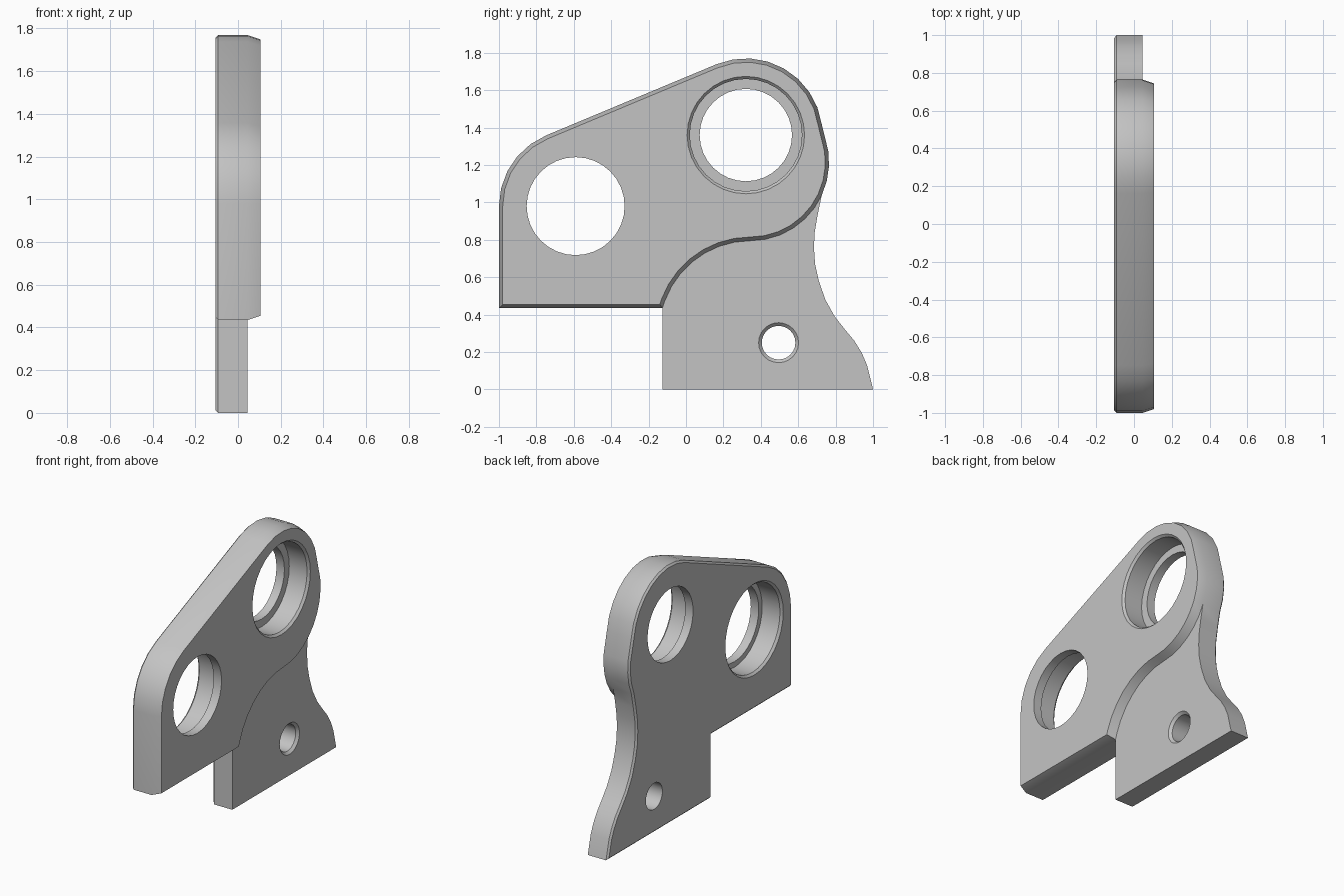
import bpy, bmesh
from math import sin, cos, pi, radians
from mathutils import Vector

cube = bpy.data.objects.get("Cube")
if cube:
    bpy.data.objects.remove(cube, do_unlink=True)

BACK, STEP, FRONT = -0.105, 0.045, 0.105   # x of plate back, low face, raised face

steel = bpy.data.materials.new("grey_metal")
steel.use_nodes = True
grey = (0.55, 0.55, 0.55, 1)
steel.diffuse_color = grey
steel.node_tree.nodes["Principled BSDF"].inputs["Base Color"].default_value = grey


def arc(cy, cz, r, a0, a1, n):
    angles = [radians(a0 + (a1 - a0) * i / n) for i in range(n + 1)]
    return [Vector((cy + r * cos(a), cz + r * sin(a))) for a in angles]


def inset(outline, d):
    """Move a counter-clockwise outline inward by d with mitred corners."""
    result = []
    for i, p in enumerate(outline):
        e0 = (p - outline[i - 1]).normalized()
        e1 = (outline[(i + 1) % len(outline)] - p).normalized()
        n0, n1 = Vector((-e0.y, e0.x)), Vector((-e1.y, e1.x))
        result.append(p + (n0 + n1) * d / (1 + n0.dot(n1)))
    return result


def ring(bm, outline, x):
    return [bm.verts.new((x, p.x, p.y)) for p in outline]


def bridge(bm, rings):
    for a, b in zip(rings, rings[1:]):
        for i in range(len(a)):
            j = (i + 1) % len(a)
            bm.faces.new((a[i], a[j], b[j], b[i]))


def make_object(name, bm):
    bmesh.ops.remove_doubles(bm, verts=bm.verts, dist=0.0001)
    bmesh.ops.recalc_face_normals(bm, faces=bm.faces)
    mesh = bpy.data.meshes.new(name)
    bm.to_mesh(mesh)
    bm.free()
    mesh.materials.append(steel)
    obj = bpy.data.objects.new(name, mesh)
    bpy.context.collection.objects.link(obj)
    return obj


# Outline pieces, counter-clockwise in (y, z)
notch = Vector((-0.126, 0.435))
step_curve = ([notch] + arc(0.345, 0.308, 0.487, 160, 90, 7)
              + arc(0.345, 1.215, 0.42, -90, -25, 6)[1:])
joint = step_curve[-1]
upper = (arc(0.345, 1.215, 0.42, -25, 8, 3)[1:]
         + arc(0.32, 1.36, 0.41, 8, 112.7, 8)
         + arc(-0.59, 0.98, 0.41, 112.7, 180, 5)
         + [Vector((-1, 0.435))])
foot = [notch] + [Vector(p) for p in (
    (-0.126, 0), (1, 0), (0.968, 0.13), (0.94, 0.195), (0.9, 0.26),
    (0.85, 0.32), (0.795, 0.39), (0.745, 0.48), (0.71, 0.58),
    (0.69, 0.67), (0.684, 0.76), (0.688, 0.84), (0.705, 0.94))] + [joint]

# Plate body: full silhouette, with the raised pad on its upper part
bm = bmesh.new()
base, pad = foot + upper, step_curve + upper
rings = [ring(bm, inset(base, 0.012), BACK), ring(bm, base, BACK + 0.012),
         ring(bm, base, STEP)]
bridge(bm, rings)
bm.faces.new(rings[0])
rings = [ring(bm, pad, STEP), ring(bm, inset(pad, 0.02), FRONT)]
bridge(bm, rings)
bm.faces.new(rings[1])
bm.faces.new(ring(bm, foot + step_curve[-2:0:-1], STEP))
plate = make_object("bracket_plate", bm)


def drill(name, cy, cz, profile, sides):
    """Cut a stepped round hole; profile lists (x, radius)."""
    bm = bmesh.new()
    rings = [ring(bm, arc(cy, cz, r, 0, 360 - 360 / sides, sides - 1), x)
             for x, r in profile]
    bridge(bm, rings)
    bm.faces.new(rings[0])
    bm.faces.new(rings[-1])
    cutter = make_object(name, bm)
    cutter.hide_render = True
    mod = plate.modifiers.new(name, 'BOOLEAN')
    mod.operation = 'DIFFERENCE'
    mod.solver = 'EXACT'
    mod.object = cutter
    bpy.ops.object.modifier_apply(modifier=name)
    bpy.data.objects.remove(cutter, do_unlink=True)


bpy.context.view_layer.objects.active = plate
plate.select_set(True)

# Two bearing seats, recessed from opposite faces, and a small bolt hole
for name, y, z, side, bore in (("upper_seat", 0.32, 1.36, 1, 0.247),
                               ("front_seat", -0.59, 0.98, -1, 0.262)):
    profile = [(-0.2, bore), (-0.045, bore), (-0.045, 0.3), (0.09, 0.3),
               (FRONT, 0.314), (0.2, 0.314)]
    drill(name, y, z, [(x * side, r) for x, r in profile], 32)
drill("bolt_hole", 0.495, 0.25,
      [(-0.2, 0.09), (STEP - 0.017, 0.09), (STEP, 0.107), (0.2, 0.107)], 24)

bpy.ops.object.shade_smooth_by_angle(angle=radians(30))
